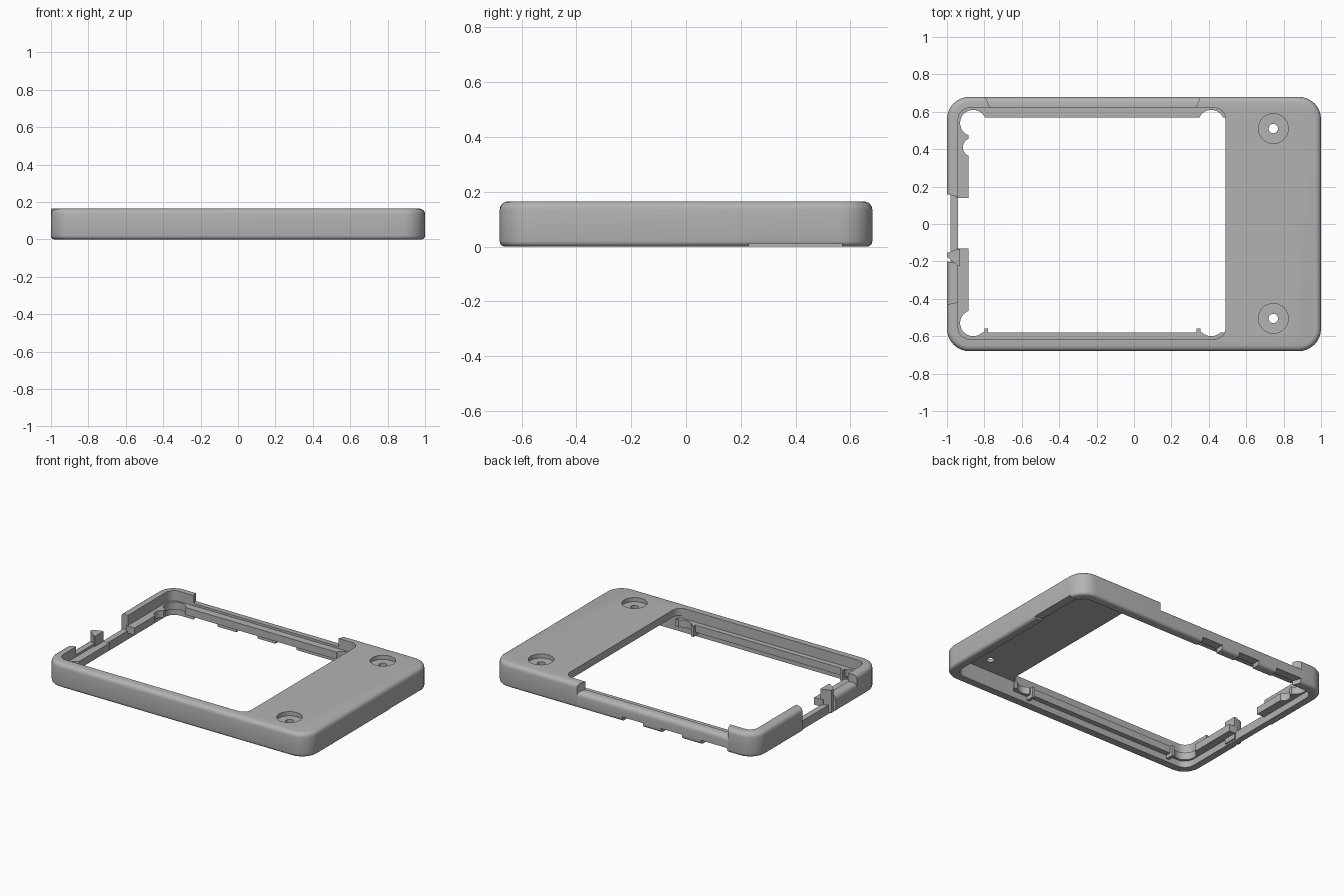
import bpy, bmesh, math

start_cube = bpy.data.objects.get("Cube")
if start_cube:
    bpy.data.objects.remove(start_cube, do_unlink=True)

grey = bpy.data.materials.new("light grey plastic")
grey.use_nodes = True
grey.diffuse_color = (0.45, 0.45, 0.45, 1)
grey.node_tree.nodes["Principled BSDF"].inputs["Base Color"].default_value = (0.45, 0.45, 0.45, 1)


def rounded(x0, x1, y0, y1, r, steps=8):
    """Outline of a rectangle with round corners."""
    pts = []
    corners = [(x1 - r, y1 - r), (x0 + r, y1 - r), (x0 + r, y0 + r), (x1 - r, y0 + r)]
    for q, (cx, cy) in enumerate(corners):
        for i in range(steps + 1):
            a = math.pi / 2 * (q + i / steps)
            pts.append((cx + r * math.cos(a), cy + r * math.sin(a)))
    return pts


def box(x0, x1, y0, y1):
    return [(x0, y0), (x1, y0), (x1, y1), (x0, y1)]


def circle(cx, cy, r, n=32):
    return [(cx + r * math.cos(math.tau * i / n), cy + r * math.sin(math.tau * i / n)) for i in range(n)]


def prism(name, outlines, z0, z1, top_round=0, foot_round=0):
    """Extrude one or more outlines upward, with optional rounded rims."""
    bm = bmesh.new()
    for outline in outlines:
        base = bm.faces.new([bm.verts.new((x, y, z0)) for x, y in outline])
        ext = bmesh.ops.extrude_face_region(bm, geom=[base])["geom"]
        for v in ext:
            if isinstance(v, bmesh.types.BMVert):
                v.co.z = z1
    bmesh.ops.recalc_face_normals(bm, faces=bm.faces)
    for z, width in ((z1, top_round), (z0, foot_round)):
        if width:
            rim = [e for e in bm.edges if all(abs(v.co.z - z) < 1e-5 for v in e.verts)]
            bmesh.ops.bevel(bm, geom=rim, offset=width, segments=4, profile=0.5, affect='EDGES')
    mesh = bpy.data.meshes.new(name)
    bm.to_mesh(mesh)
    bm.free()
    mesh.materials.append(grey)
    obj = bpy.data.objects.new(name, mesh)
    bpy.context.collection.objects.link(obj)
    return obj


def carve(obj, outlines, z0, z1, operation='DIFFERENCE'):
    """Cut a prism out of a part, or keep only what lies inside it."""
    cutter = prism("cutter", outlines, z0, z1)
    cutter.hide_render = True
    mod = obj.modifiers.new("carve", 'BOOLEAN')
    mod.operation, mod.solver, mod.object = operation, 'EXACT', cutter
    bpy.context.view_layer.objects.active = obj
    bpy.ops.object.modifier_apply(modifier=mod.name)
    bpy.data.objects.remove(cutter, do_unlink=True)


TOP, LOW, PLATE = 0.165, 0.11, 0.115
outer = rounded(-1, 1, -0.68, 0.68, 0.12)
cavity = rounded(-0.94, 0.94, -0.615, 0.62, 0.07)
window = rounded(-0.94, 0.49, -0.615, 0.62, 0.06)
back_gap = [(-0.77, 0.55), (0.33, 0.55), (0.33, 0.62), (0.37, 0.72), (-0.81, 0.72), (-0.77, 0.62)]
left_gap = [(-1.1, -0.45), (-0.9, -0.41), (-0.9, 0.135), (-1.1, 0.185)]
left_low = [(-1.1, -0.45), (-0.9, -0.41), (-0.9, -0.22), (-1.1, -0.18)]
ports = [box(c - w, c + w, 0.5, 0.8) for c, w in ((-0.69, 0.1), (-0.367, 0.08), (-0.07, 0.08))]
screws = [(0.745, 0.51), (0.745, -0.505)]

# Full-height shell with the closed end plate
shell = prism("case_shell", [outer], 0, TOP, 0.03, 0.02)
carve(shell, [cavity], -0.1, PLATE)
carve(shell, [window], 0.05, 0.3)
carve(shell, [back_gap, left_gap], -0.2, 0.4)
carve(shell, [box(0.9, 1.1, 0.23, 0.57)], -0.1, 0.012)

# Screw recesses through the plate
carve(shell, [circle(x, y, 0.08) for x, y in screws], 0.137, 0.3)
carve(shell, [circle(x, y, 0.025) for x, y in screws], 0.05, 0.3)

# Lowered wall sections at the back and left, with port notches
low = prism("low_walls", [outer], 0, LOW, 0.03, 0.02)
carve(low, [cavity], -0.1, 0.3)
carve(low, [back_gap, left_low], -0.2, 0.4, 'INTERSECT')
carve(low, ports, -0.1, 0.03)

# Inner ledge that clears the corner screws
ledge = prism("inner_ledge", [rounded(-0.95, 0.49, -0.625, 0.63, 0.06)], 0.045, 0.095)
carve(ledge, [box(-0.885, 0.6, -0.58, 0.57)], -0.1, 0.3)
carve(ledge, [circle(x, y, 0.07) for x in (-0.86, 0.413) for y in (-0.53, 0.54)], -0.1, 0.3)
carve(ledge, [circle(-0.865, 0.41, 0.05), box(-1.1, -0.8, -0.13, 0.14)], -0.1, 0.3)

# Small ribs on the front ledge
ribs = prism("ledge_ribs", [box(x - 0.01, x + 0.01, -0.62, -0.56) for x in (-0.79, 0.345)], 0.02, 0.095)

# Thin bar across the card slot and the post beside it
bar = prism("slot_bar", [box(-0.98, -0.94, -0.22, 0.17)], 0.0, 0.06)
post = prism("slot_post", [[(-1, -0.175), (-0.94, -0.225), (-0.93, -0.225),
                            (-0.93, -0.135), (-0.945, -0.135), (-1, -0.155)]], 0.01, TOP)

for part in (shell, low, ledge, ribs, bar, post):
    bpy.ops.object.select_all(action='DESELECT')
    part.select_set(True)
    bpy.context.view_layer.objects.active = part
    bpy.ops.object.shade_smooth_by_angle(angle=math.radians(30))
